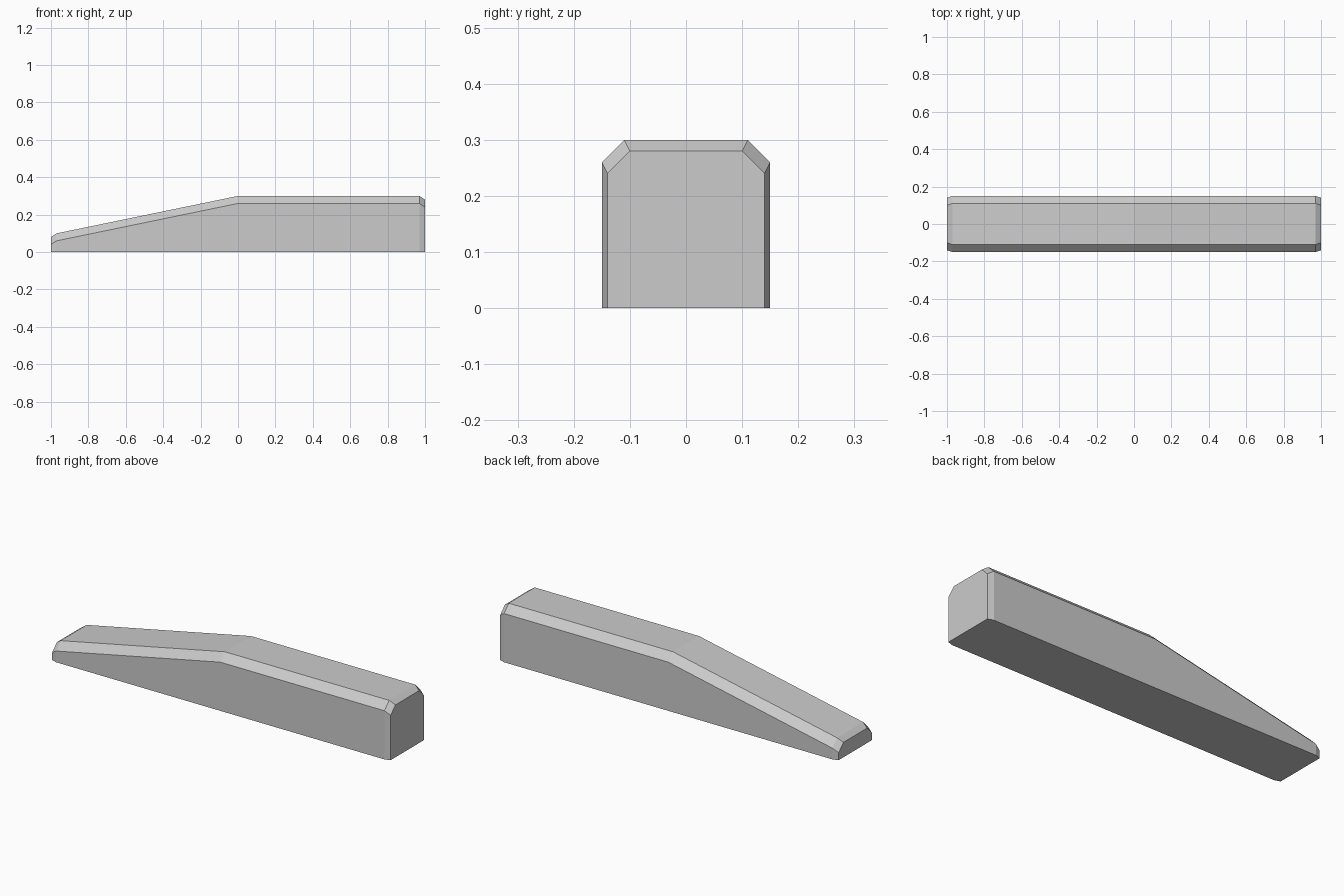
import bpy
import bmesh

cube = bpy.data.objects.get("Cube")
if cube:
    bpy.data.objects.remove(cube, do_unlink=True)

grey = bpy.data.materials.new("plain grey")
grey.use_nodes = True
color = (0.6, 0.6, 0.6, 1)
grey.diffuse_color = color
grey.node_tree.nodes["Principled BSDF"].inputs["Base Color"].default_value = color

CHAMFER = 0.04


def section(bm, x, half, top):
    """Ring with an open-box outline and chamfered upper corners."""
    right = [(-half, 0), (-half, top - CHAMFER), (CHAMFER - half, top)]
    left = [(-y, z) for y, z in reversed(right)]
    return [bm.verts.new((x, y, z)) for y, z in right + left]


# Sections along the length: x, half width, top height
stations = [(-1, 0.14, 0.08), (-0.97, 0.15, 0.10), (0, 0.15, 0.30),
            (0.97, 0.15, 0.30), (1, 0.14, 0.28)]

# Loft the sloped bar and cap both ends
bm = bmesh.new()
rings = [section(bm, *s) for s in stations]
for a, b in zip(rings, rings[1:]):
    for i in range(len(a)):
        j = (i + 1) % len(a)
        bm.faces.new((a[i], a[j], b[j], b[i]))
bm.faces.new(rings[0])
bm.faces.new(rings[-1])
bmesh.ops.recalc_face_normals(bm, faces=bm.faces)

mesh = bpy.data.meshes.new("sloped_bar")
bm.to_mesh(mesh)
bm.free()
mesh.materials.append(grey)
bar = bpy.data.objects.new("sloped_bar", mesh)
bpy.context.collection.objects.link(bar)
